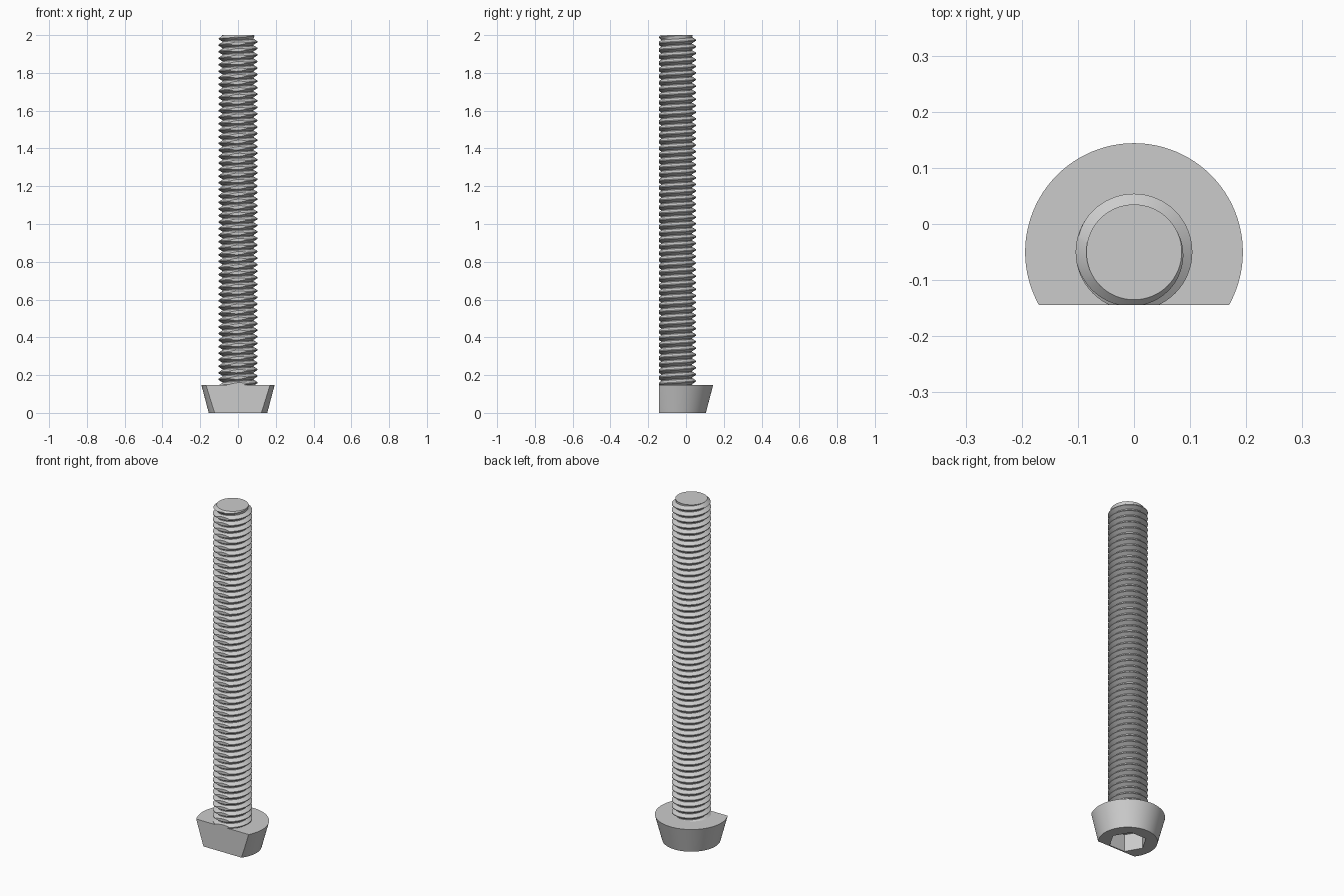
import bpy, bmesh, math
from mathutils import Vector

cube = bpy.data.objects.get("Cube")
if cube:
    bpy.data.objects.remove(cube)

AXIS_Y = -0.05           # screw axis
FLAT_Y = -0.144          # flat cut along the whole front
HEAD_H, TOP = 0.148, 2.0
ROOT, CREST = 0.083, 0.104
PITCH = 0.0347

steel = bpy.data.materials.new("light grey steel")
steel.use_nodes = True
GREY = (0.6, 0.6, 0.6, 1)
steel.diffuse_color = GREY
steel.node_tree.nodes["Principled BSDF"].inputs["Base Color"].default_value = GREY


def cut_flat(bm):
    """Slice off everything in front of the flat and close the openings."""
    bmesh.ops.bisect_plane(bm, geom=bm.verts[:] + bm.edges[:] + bm.faces[:],
                           plane_co=(0, FLAT_Y, 0), plane_no=(0, -1, 0), clear_outer=True)
    bmesh.ops.holes_fill(bm, edges=[e for e in bm.edges if e.is_boundary], sides=0)
    bmesh.ops.recalc_face_normals(bm, faces=bm.faces[:])


def finish(bm, name):
    mesh = bpy.data.meshes.new(name)
    bm.to_mesh(mesh)
    bm.free()
    mesh.materials.append(steel)
    obj = bpy.data.objects.new(name, mesh)
    bpy.context.collection.objects.link(obj)
    return obj


def prism(r_low, r_high, z_low, z_high, sides, turn=0):
    """Closed tapered prism around the screw axis."""
    bm = bmesh.new()
    rings = []
    for r, z in ((r_low, z_low), (r_high, z_high)):
        rings.append([bm.verts.new((r * math.cos(turn + math.tau * i / sides),
                                    AXIS_Y + r * math.sin(turn + math.tau * i / sides), z))
                      for i in range(sides)])
    low, high = rings
    for i in range(sides):
        j = (i + 1) % sides
        bm.faces.new((low[i], low[j], high[j], high[i]))
    bm.faces.new(low[::-1])
    bm.faces.new(high)
    return bm


def smooth(obj):
    bpy.ops.object.select_all(action='DESELECT')
    obj.select_set(True)
    bpy.context.view_layer.objects.active = obj
    bpy.ops.object.shade_smooth_by_angle(angle=math.radians(30))


# Tapered head with a flat front and a hexagonal socket underneath
bm = prism(0.155, 0.194, 0, HEAD_H, 128)
cut_flat(bm)
head = finish(bm, "head")
socket = finish(prism(0.1, 0.1, -0.05, 0.1, 6), "socket_cutter")
socket.hide_render = True
mod = head.modifiers.new("socket", 'BOOLEAN')
mod.operation, mod.object, mod.solver = 'DIFFERENCE', socket, 'EXACT'
bpy.context.view_layer.objects.active = head
bpy.ops.object.modifier_apply(modifier=mod.name)
bpy.data.objects.remove(socket)
smooth(head)

# Threaded shaft: one tooth profile swept along a right-handed helix
tooth = [(-0.44, ROOT), (-0.06, CREST), (0.06, CREST), (0.44, ROOT)]
SIDES = 64
START = HEAD_H - 0.02
TURNS = int((TOP - START) / PITCH) + 5
PHASE = TOP - 0.018 - PITCH * (TURNS - 2.5)

bm = bmesh.new()
rows = []
for k in range(TURNS):
    for offset, radius in tooth:
        row = []
        for j in range(SIDES):
            a = math.tau * j / SIDES
            z = PHASE + PITCH * (k + offset + j / SIDES)
            z = min(max(z, START), TOP)
            # chamfered tip, plain core inside the head
            r = ROOT if z == START else min(radius, 0.085 + TOP - z)
            if z == TOP:
                r = 0.085
            row.append(bm.verts.new((r * math.cos(a), AXIS_Y + r * math.sin(a), z)))
        rows.append(row)

step = len(tooth)
for i in range(len(rows) - 1):
    for j in range(SIDES):
        # each turn joins onto the start of the next one
        shift = step if j == SIDES - 1 else 0
        n = (j + 1) % SIDES
        lo, hi = i - 0, i + 1
        if shift:
            lo2, hi2 = lo + shift, hi + shift
            # column 0 of the next turn continues the helix
            if hi2 >= len(rows):
                lo2, hi2 = len(rows) - 1, len(rows) - 1
        else:
            lo2, hi2 = lo, hi
        corners = [rows[lo][j], rows[lo2][n], rows[hi2][n], rows[hi][j]]
        unique = list(dict.fromkeys(corners))
        if len(unique) > 2:
            bm.faces.new(unique)
bmesh.ops.remove_doubles(bm, verts=bm.verts[:], dist=0.00001)
bmesh.ops.dissolve_degenerate(bm, edges=bm.edges[:], dist=0.00001)
bmesh.ops.delete(bm, geom=[v for v in bm.verts if not v.link_faces], context='VERTS')
bmesh.ops.holes_fill(bm, edges=[e for e in bm.edges if e.is_boundary], sides=0)
cut_flat(bm)
shaft = finish(bm, "threaded_shaft")
smooth(shaft)
